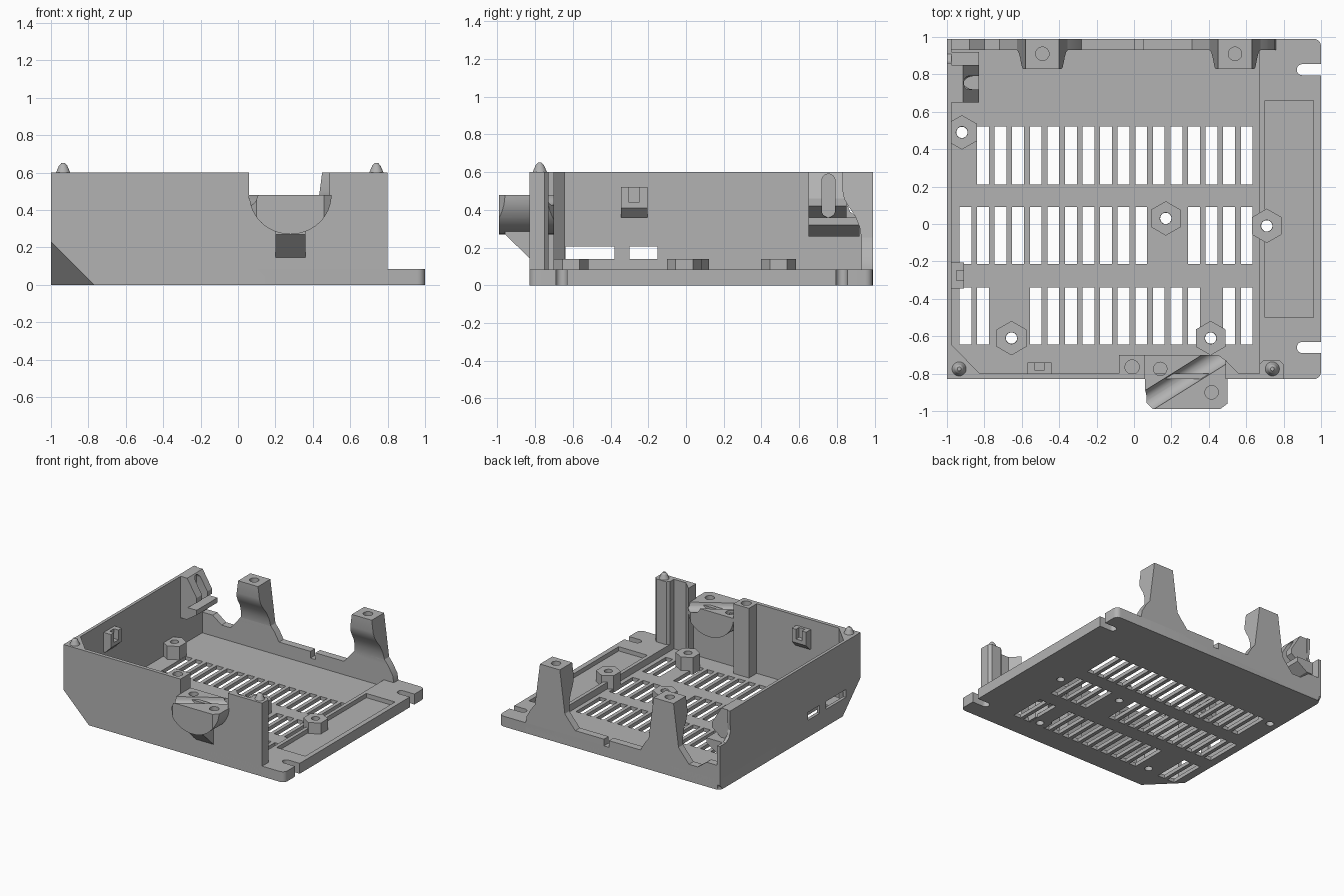
import bpy, bmesh, math
from mathutils import Vector

cube = bpy.data.objects.get("Cube")
if cube:
    bpy.data.objects.remove(cube, do_unlink=True)

grey = bpy.data.materials.new("plain_grey")
grey.use_nodes = True
COLOUR = (0.45, 0.45, 0.45, 1)
grey.diffuse_color = COLOUR
grey.node_tree.nodes["Principled BSDF"].inputs["Base Color"].default_value = COLOUR
parts = []


def finish(name, bm, keep=True):
    bmesh.ops.recalc_face_normals(bm, faces=bm.faces)
    mesh = bpy.data.meshes.new(name)
    bm.to_mesh(mesh)
    bm.free()
    mesh.materials.append(grey)
    ob = bpy.data.objects.new(name, mesh)
    bpy.context.scene.collection.objects.link(ob)
    if keep:
        parts.append(ob)
    return ob


def prism(name, pts, lo, hi, axis="z", keep=True):
    """Extrude a flat outline along one axis."""
    place = {"x": lambda p, h: (h, p[0], p[1]),
             "y": lambda p, h: (p[0], h, p[1]),
             "z": lambda p, h: (p[0], p[1], h)}[axis]
    bm = bmesh.new()
    bottom = [bm.verts.new(place(p, lo)) for p in pts]
    top = [bm.verts.new(place(p, hi)) for p in pts]
    bm.faces.new(bottom)
    bm.faces.new(top)
    n = len(pts)
    for i in range(n):
        j = (i + 1) % n
        bm.faces.new((bottom[i], bottom[j], top[j], top[i]))
    return finish(name, bm, keep)


def rect(x0, x1, y0, y1):
    return [(x0, y0), (x1, y0), (x1, y1), (x0, y1)]


def ring(cx, cy, rx, ry=None, n=24, start=0.0, sweep=math.tau):
    steps = n if sweep == math.tau else n - 1
    return [(cx + rx * math.cos(start + sweep * i / steps),
             cy + (ry or rx) * math.sin(start + sweep * i / steps)) for i in range(n)]


def tool(pts, lo, hi, axis="z"):
    return prism("cutter", pts, lo, hi, axis, keep=False)


def boolean(ob, cutters, op="DIFFERENCE"):
    for c in cutters:
        m = ob.modifiers.new("cut", "BOOLEAN")
        m.operation, m.solver, m.object = op, "EXACT", c
    graph = bpy.context.evaluated_depsgraph_get()
    mesh = bpy.data.meshes.new_from_object(ob.evaluated_get(graph))
    ob.modifiers.clear()
    ob.data = mesh
    for c in cutters:
        bpy.data.objects.remove(c, do_unlink=True)


def corner_cut():
    """Sloped cut across the lower front corner."""
    bm = bmesh.new()
    o, d = Vector((-1.01, -0.84, -0.01)), 0.26
    a, b, c, e = [bm.verts.new(o + Vector(v) * d) for v in
                  ((0, 0, 0), (1, 0, 0), (0, 1, 0), (0, 0, 1))]
    for f in ((a, b, c), (a, b, e), (a, c, e), (b, c, e)):
        bm.faces.new(f)
    return finish("cutter", bm, False)


FLOOR, LEDGE, TOP = 0.03, 0.085, 0.6
standoffs = [(-0.92, 0.49), (0.17, 0.03), (0.71, -0.01), (-0.655, -0.61), (0.41, -0.61)]

# Base plate with rounded outer corners, sunken floor, vents and ear notches
outline = [(-1, -0.83)]
for cy, a in ((-0.79, -math.pi / 2), (0.95, 0)):
    outline += ring(0.96, cy, 0.04, n=6, start=a, sweep=math.pi / 2)
outline += ring(-0.96, 0.95, 0.04, n=6, start=math.pi / 2, sweep=math.pi / 2)
base = prism("base_plate", outline, 0, LEDGE)
cuts = [tool(rect(-0.975, 0.67, -0.8, 0.93), FLOOR, 0.2),
        tool(rect(0.7, 0.96, -0.5, 0.66), 0.05, 0.2), corner_cut()]
rows = [(0.21, 0.52, {0}), (-0.215, 0.09, {11, 12}), (-0.645, -0.34, {2, 3, 14})]
for y0, y1, skipped in rows:
    for k in range(17):
        if k not in skipped:
            x = -0.933 + 0.094 * k
            cuts.append(tool(rect(x, x + 0.063, y0, y1), -0.1, 0.2))
for y in (-0.66, 0.825):
    slot = ring(0.9, y, 0.03, n=10, start=math.pi / 2, sweep=math.pi)
    cuts.append(tool(slot + [(1.1, y - 0.03), (1.1, y + 0.03)], -0.1, 0.2))
cuts += [tool(ring(x, y, 0.03), -0.1, 0.2) for x, y in standoffs]
boolean(base, cuts)

# Hexagonal standoffs
for i, (x, y) in enumerate(standoffs):
    s = prism(f"standoff_{i + 1}", ring(x, y, 0.092, n=6, start=math.pi / 6), 0.002, 0.14)
    boolean(s, [tool(ring(x, y, 0.031), -0.1, 0.3)] +
            ([tool(rect(-1.2, -0.98, 0, 1), -0.1, 0.3)] if x < -0.9 else []))

# Side wall with two windows and a cable gap at its rear end
wall = prism("side_wall", [(-0.83, 0), (0.95, 0), (0.99, 0.04), (0.99, 0.36), (0.91, 0.36),
                           (0.87, 0.39), (0.85, 0.44), (0.86, 0.51), (0.86, TOP), (-0.83, TOP)],
             -1, -0.975, "x")
boolean(wall, [corner_cut()] + [tool(rect(a, b, 0.14, 0.205), -1.1, -0.9, "x")
                                for a, b in ((-0.64, -0.38), (-0.3, -0.15))])

# Front wall with the gap above the cable clamp
front = prism("front_wall", [(-1, 0), (0.8, 0), (0.8, TOP), (0.49, TOP), (0.49, 0.46),
                             (0.06, 0.46), (0.06, TOP), (-1, TOP)], -0.83, -0.8, "y")
boolean(front, [corner_cut()])
fill = prism("corner_fill", [(-0.98, -0.64), (-0.98, -0.81), (-0.815, -0.81)], 0.01, TOP)
boolean(fill, [corner_cut()])
prism("wall_rib", [(0.49, -0.81), (0.57, -0.81), (0.49, -0.73)], FLOOR, TOP)

# Front posts and locating pegs
prism("peg_post", [(0.67, -0.81), (0.8, -0.81), (0.8, -0.75), (0.78, -0.73), (0.69, -0.73),
                   (0.67, -0.75)], 0.01, TOP)
for side, x in (("right", -0.935), ("left", 0.74)):
    bm = bmesh.new()
    for r0, r1, z0, z1 in ((0.04, 0.022, 0.595, 0.637), (0.022, 0.01, 0.637, 0.65)):
        g = bmesh.ops.create_cone(bm, cap_ends=True, segments=20, radius1=r0, radius2=r1, depth=z1 - z0)
        bmesh.ops.translate(bm, verts=g["verts"], vec=(x, -0.775, (z0 + z1) / 2))
    finish(f"{side}_peg", bm)
post = prism("screw_post", rect(-0.08, 0.06, -0.81, -0.7), FLOOR - 0.01, TOP)
boolean(post, [tool(ring(-0.01, -0.765, 0.038), 0.45, 0.7)])

# Cable clamp: half-round body, trimmed in plan, with a diagonal groove
clamp = prism("cable_clamp", ring(0.28, 0.48, 0.22, 0.21, n=25, start=math.pi, sweep=math.pi),
              -0.99, -0.7, "y")
boolean(clamp, [tool([(0.06, -0.95), (0.1, -0.99), (0.46, -0.99), (0.5, -0.96), (0.5, -0.735),
                      (0.45, -0.7), (0.06, -0.7)], 0.1, 0.7)], "INTERSECT")
groove = tool(ring(0, 0, 0.055), -0.5, 0.5, "x")
groove.location = (0.275, -0.82, 0.48)
groove.rotation_euler.z = math.radians(32)
boolean(clamp, [groove] + [tool(ring(x, y, 0.036), 0.38, 0.6)
                           for x, y in ((0.14, -0.775), (0.415, -0.9))])
prism("clamp_support", [(-0.81, 0.145), (-0.83, 0.145), (-0.96, 0.27), (-0.96, 0.32),
                        (-0.81, 0.32)], 0.2, 0.36, "x")

# Low rear rim that flares up into the two rear posts
rim_line = [(0.76, 0.01), (0.76, 0.085)]
for cx in (0.54, -0.49):
    rim_line += [(cx + 0.21, 0.14), (cx + 0.17, 0.21), (cx + 0.13, 0.26),
                 (cx - 0.13, 0.26), (cx - 0.17, 0.21), (cx - 0.23, 0.14)]
rim_line += [(-0.8, 0.14), (-0.88, 0.2), (-0.98, 0.2), (-0.98, 0.01)]
rim = prism("rear_rim", rim_line, 0.93, 0.99, "y")
boolean(rim, [tool(rect(0.005, 0.05, 0.065, 0.4), 0.9, 1.1, "y")])
for side, cx in (("right", -0.49), ("left", 0.54)):
    p = prism(f"rear_post_{side}", [(cx - 0.14, 0.22), (cx + 0.14, 0.22), (cx + 0.09, TOP),
                                    (cx - 0.09, TOP)], 0.83, 0.99, "y")
    hollow = [(0.7, 0.1), (0.93, 0.1), (0.93, 0.25), (0.92, 0.31), (0.895, 0.37),
              (0.86, 0.42), (0.838, 0.46), (0.83, 0.5), (0.7, 0.5)]
    boolean(p, [tool(hollow, cx - 0.3, cx + 0.3, "x"), tool(ring(cx, 0.91, 0.036), 0.48, 0.7)])

# Rear corner bracket: sloped upper jaw with an upright slot, lower ledge
jaw = prism("bracket_jaw", [(-0.98, 0.36), (-0.91, 0.36), (-0.83, 0.42), (-0.83, 0.46),
                            (-0.915, TOP), (-0.98, TOP)], 0.65, 0.85, "y")
capsule = ring(0.755, 0.555, 0.035, n=10, sweep=math.pi) + \
    ring(0.755, 0.395, 0.035, n=10, start=math.pi, sweep=math.pi)
boolean(jaw, [tool(capsule, -0.93, -0.7, "x")])
prism("bracket_ledge", [(-0.98, 0.26), (-0.92, 0.26), (-0.83, 0.32), (-0.83, 0.36),
                        (-0.98, 0.36)], 0.65, 0.92, "y")


# Small snap catches on the inner walls
def catch(name, along_x):
    ax, lo, hi = ("x", -0.57, -0.44) if along_x else ("y", -0.345, -0.205)
    w = -0.81 if along_x else -0.98
    c = prism(name, [(w, 0.36), (w + 0.02, 0.36), (w + 0.07, 0.41), (w + 0.07, 0.52), (w, 0.52)],
              lo, hi, ax)
    mid = (lo + hi) / 2
    boolean(c, [tool(rect(w + 0.03, w + 0.1, 0.44, 0.6), mid - 0.027, mid + 0.027, ax)])


catch("front_catch", True)
catch("side_catch", False)

# Smooth only the curved surfaces
bpy.ops.object.select_all(action="DESELECT")
for ob in parts:
    ob.select_set(True)
bpy.context.view_layer.objects.active = parts[0]
bpy.ops.object.shade_smooth_by_angle(angle=math.radians(25))
